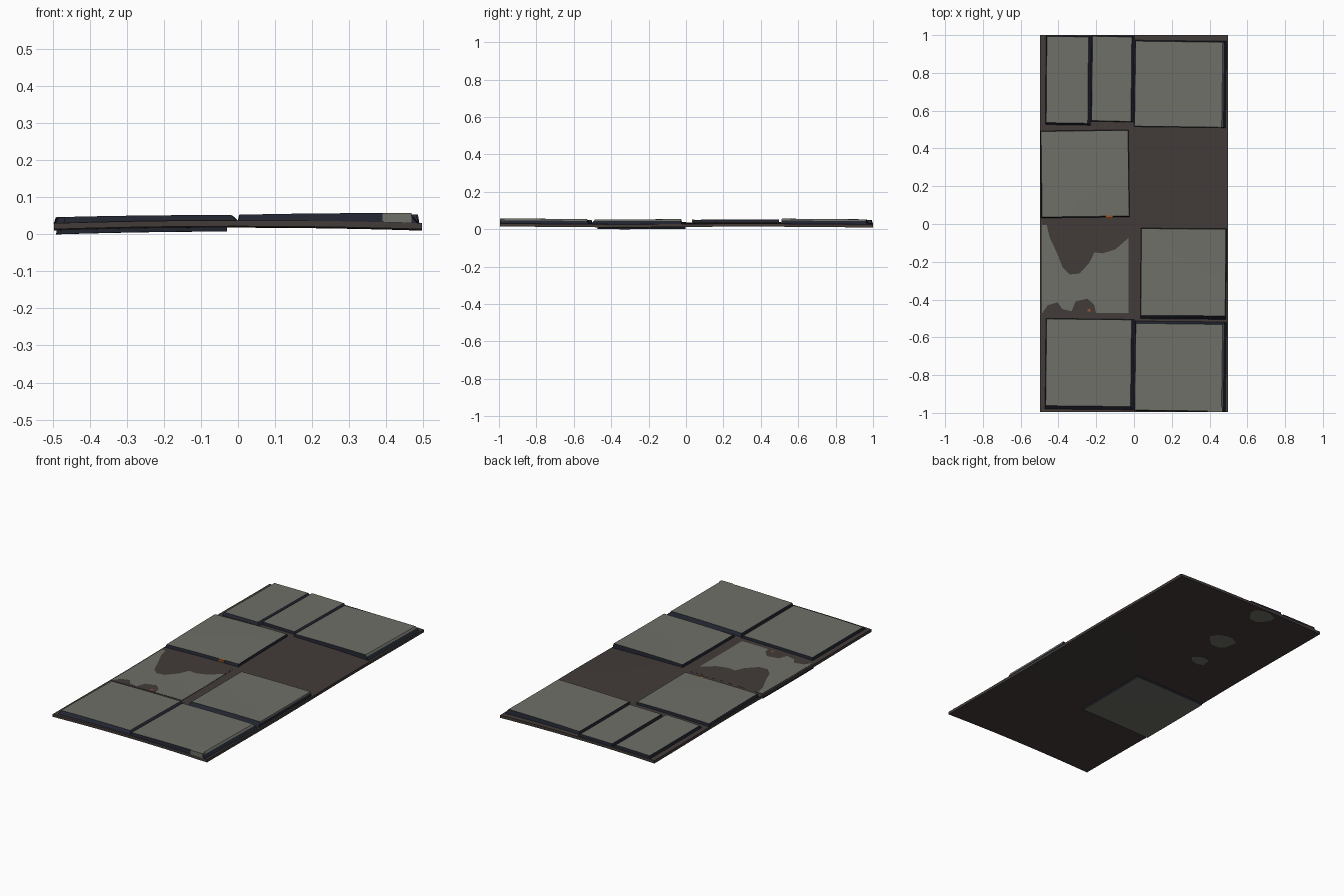
import bpy, bmesh, math

if "Cube" in bpy.data.objects:
    bpy.data.objects.remove(bpy.data.objects["Cube"])


def material(name, rgb):
    m = bpy.data.materials.new(name)
    m.diffuse_color = (*rgb, 1)
    m.use_nodes = True
    m.node_tree.nodes["Principled BSDF"].inputs["Base Color"].default_value = m.diffuse_color
    return m


STONE = material("grey stone", (0.155, 0.16, 0.135))
BASE = material("brown mortar", (0.055, 0.044, 0.041))
EDGE = material("dark navy edge", (0.016, 0.018, 0.03))
RUST = material("rust orange", (0.3, 0.09, 0.02))


def warp(x, y):
    """Gentle sag of the whole panel."""
    return 0.008 * (1 - 4 * x * x) + 0.002 * math.sin(1.5 * math.pi * y)


def finish(name, bm, mats):
    me = bpy.data.meshes.new(name)
    bm.to_mesh(me)
    bm.free()
    for m in mats:
        me.materials.append(m)
    ob = bpy.data.objects.new(name, me)
    bpy.context.collection.objects.link(ob)
    return ob


def slab(name, x0, x1, y0, y1, zb, zt, flare=(0, 0, 0, 0), mats=(STONE, EDGE),
         skew=0.0, cuts=5, grey_right=False, grey_bottom=True):
    """Warped block; zb, zt are (left, right) heights; flare widens the foot l, r, front, back."""
    bm = bmesh.new()
    bmesh.ops.create_cube(bm, size=1)
    bmesh.ops.subdivide_edges(bm, edges=bm.edges[:], cuts=cuts, use_grid_fill=True)
    # stone top, dark sides
    for f in bm.faces:
        n, c = f.normal, f.calc_center_median()
        side = abs(n.z) < 0.5
        f.material_index = 1 if side else 0
        if side and grey_right and n.x > 0.5 and c.z > 0.1:
            f.material_index = 0
    for v in bm.verts:
        u, w, h = v.co.x + .5, v.co.y + .5, v.co.z + .5
        k = 1 - h
        x = (x0 - flare[0] * k) * (1 - u) + (x1 + flare[1] * k) * u + skew * (w - .5)
        y = (y0 - flare[2] * k) * (1 - w) + (y1 + flare[3] * k) * w - skew * (u - .5)
        lo = zb[0] * (1 - u) + zb[1] * u
        hi = zt[0] * (1 - u) + zt[1] * u
        v.co = (x, y, lo * k + hi * h + warp(x, y))
    return finish(name, bm, mats)


def plate(name, pts, z, mat, up=True):
    """Thin surface patch that follows the warp."""
    bm = bmesh.new()
    f = bm.faces.new([bm.verts.new((x, y, 0)) for x, y in pts])
    f.normal_update()
    if (f.normal.z > 0) != up:
        f.normal_flip()
    bmesh.ops.triangulate(bm, faces=bm.faces[:])
    bmesh.ops.subdivide_edges(bm, edges=bm.edges[:], cuts=2, use_grid_fill=True)
    for v in bm.verts:
        v.co.z = z + warp(v.co.x, v.co.y)
    return finish(name, bm, [mat])


# mortar bed
slab("mortar_bed", -.497, .497, -.995, 1, (.012, .012), (.028, .028),
     mats=(BASE, BASE), cuts=11)

# raised paving stones: name, x0, x1, y0, y1, foot flare, skew
LEFT, RIGHT = (.044, .042), (.043, .054)
stones = [
    ("back_left_half_stone", -.463, -.243, .535, .992, (.005, .018, .012, .003), .004, LEFT),
    ("back_middle_half_stone", -.222, -.014, .545, .992, (.004, .016, .004, .003), .005, LEFT),
    ("back_right_stone", .006, .467, .515, .965, (.004, .022, .003, .006), .006, RIGHT),
    ("middle_left_stone", -.489, -.029, .04, .493, (.006, .003, .006, .003), -.006, LEFT),
    ("middle_right_stone", .038, .484, -.485, -.026, (.003, .005, .02, .003), .003, RIGHT),
    ("front_left_stone", -.465, -.016, -.964, -.505, (.004, .018, .02, .003), .005, LEFT),
    ("front_right_stone", .007, .466, -.988, -.529, (.004, .022, .004, .014), .006, RIGHT),
]
for name, x0, x1, y0, y1, flare, skew, top in stones:
    slab(name, x0, x1, y0, y1, (.026, .026), top, flare, skew=skew,
         grey_right=top is RIGHT)

# sunken stone, showing through under the bed
slab("sunken_stone", -.487, -.03, -.472, -.004, (.0016, .0016), (.0295, .0295),
     flare=(.004, 0, 0, 0))

# mortar spilled over the sunken stone
plate("spill_back", [(-.463, 0), (-.447, -.07), (-.405, -.16), (-.378, -.23), (-.34, -.267),
                     (-.288, -.262), (-.235, -.204), (-.21, -.15), (-.165, -.155),
                     (-.1, -.135), (-.03, -.075), (-.03, 0)], .0308, BASE)
plate("spill_front", [(-.487, -.474), (-.457, -.43), (-.405, -.415), (-.38, -.45), (-.33, -.462),
                      (-.31, -.41), (-.246, -.395), (-.21, -.43), (-.2, -.474)], .0308, BASE)

# stone bits showing on the underside
for i, (cx, cy, rx, ry) in enumerate([(-.13, .93, .07, .065), (-.145, .58, .075, .07),
                                      (-.19, .34, .05, .04)]):
    ring = [(cx + rx * (1 + .2 * math.sin(3 * a + i)) * math.cos(a), cy + ry * math.sin(a) * .95)
            for a in (k * math.tau / 10 for k in range(10))]
    plate(f"underside_patch_{i + 1}", ring, .0112, STONE, up=False)

# grey chip on the front right corner
slab("corner_chip", .39, .468, -.9945, -.97, (.029, .029), (.052, .0542), mats=(STONE, STONE), cuts=1)

# rust flecks
slab("rust_fleck_back", -.15, -.112, .033, .045, (.03, .03), (.043, .043), mats=(RUST, RUST), cuts=1)
plate("rust_fleck_front", [(-.247, -.462), (-.228, -.462), (-.233, -.448), (-.244, -.45)], .0318, RUST)

bpy.ops.object.select_all(action='SELECT')
bpy.context.view_layer.objects.active = bpy.data.objects["mortar_bed"]
bpy.ops.object.shade_smooth_by_angle(angle=math.radians(25))
